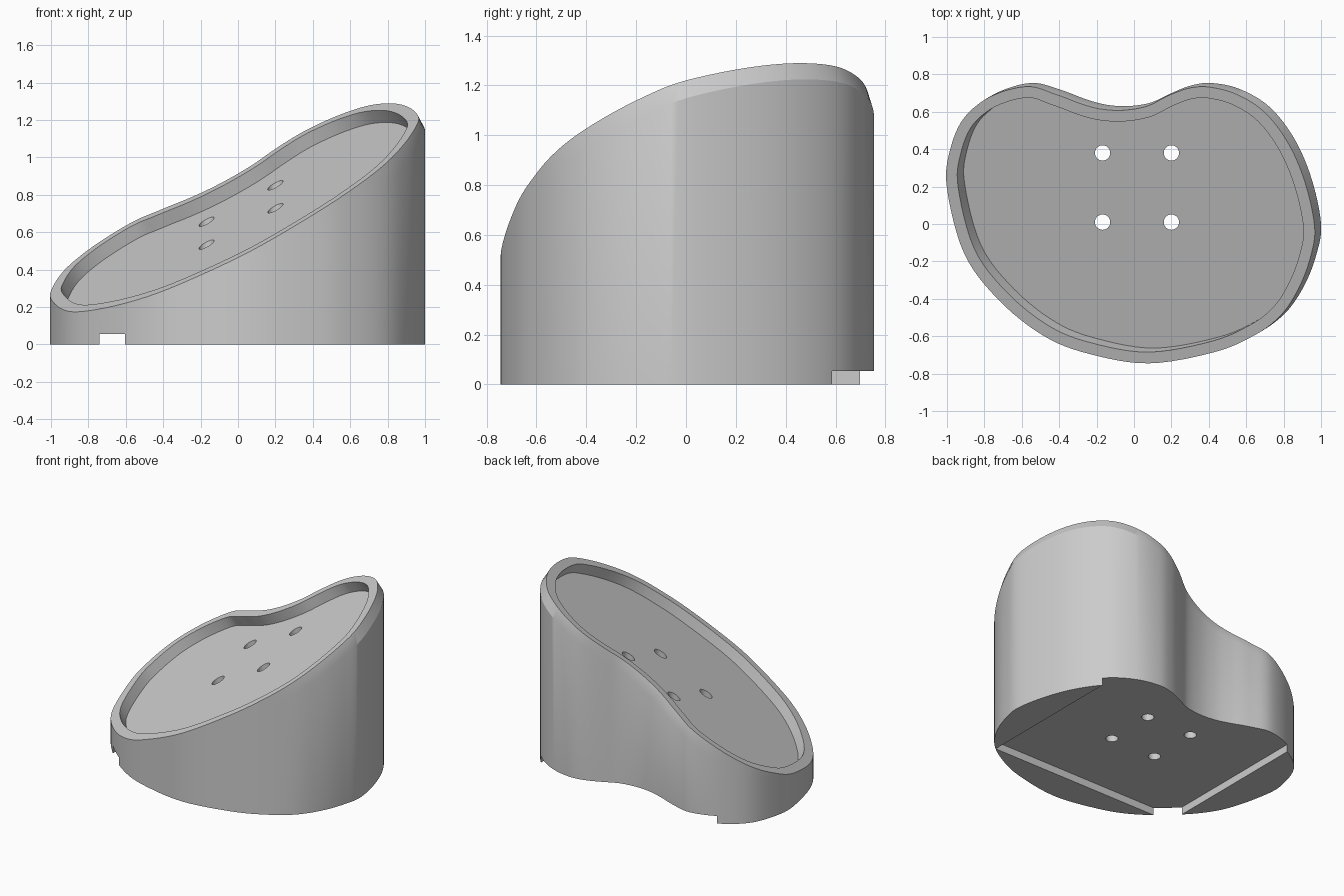
import bpy
import bmesh
import math
from mathutils import Vector

if "Cube" in bpy.data.objects:
    bpy.data.objects.remove(bpy.data.objects["Cube"], do_unlink=True)

# Kidney outline, anticlockwise from the right-hand side
OUTLINE = [(1, 0), (.95, .24), (.858, .455), (.725, .626), (.564, .722),
           (.41, .754), (.297, .738), (.19, .695), (.083, .647), (-.045, .63),
           (-.16, .64), (-.265, .67), (-.4, .72), (-.553, .754), (-.746, .695),
           (-.907, .57), (-.985, .39), (-1, .19), (-.907, -.16), (-.72, -.41),
           (-.48, -.6), (-.238, -.695), (.08, -.745), (.43, -.685),
           (.644, -.595), (.805, -.48), (.91, -.33), (.976, -.16)]
SLOPE_X, SLOPE_Y, MID_HEIGHT = .529, .331, .71
RIM_HEIGHT, RIM_WIDTH = .065, .06
STEPS = 6


def smooth_loop(points, steps):
    """Closed Catmull-Rom curve through the points."""
    pts = [Vector(p) for p in points]
    n = len(pts)
    result = []
    for i in range(n):
        a, b, c, d = (pts[(i + j) % n] for j in (-1, 0, 1, 2))
        for k in range(steps):
            t = k / steps
            result.append(b + (c - a) * t / 2
                          + (a - b * 2.5 + c * 2 - d / 2) * t * t
                          + ((b - c) * 3 + d - a) * t ** 3 / 2)
    return result


def outward_normals(loop, reach):
    n = len(loop)
    normals = []
    for i in range(n):
        t = (loop[(i + reach) % n] - loop[i - reach]).normalized()
        normals.append(Vector((t.y, -t.x)))
    return normals


def on_slope(p, drop=0):
    return (p.x, p.y, MID_HEIGHT + SLOPE_X * p.x + SLOPE_Y * p.y - drop)


def new_object(name, bm):
    bmesh.ops.recalc_face_normals(bm, faces=bm.faces[:])
    mesh = bpy.data.meshes.new(name)
    bm.to_mesh(mesh)
    bm.free()
    obj = bpy.data.objects.new(name, mesh)
    bpy.context.scene.collection.objects.link(obj)
    return obj


# Rings of the body, from the base up over the rim and into the tray
lean = Vector((-SLOPE_X, -SLOPE_Y)) * RIM_HEIGHT
drop = RIM_HEIGHT * (1 + SLOPE_X ** 2 + SLOPE_Y ** 2)
outer = smooth_loop(OUTLINE, STEPS)
normals = outward_normals(outer, STEPS // 2)
rim_outer = [p + m * min(0, m.dot(lean)) for p, m in zip(outer, normals)]
rim_inner = [p - m * RIM_WIDTH for p, m in zip(rim_outer, normals)]
floor = [p - lean for p in rim_inner]
rings = [[(p.x, p.y, 0) for p in outer],
         [on_slope(p, drop) for p in outer],
         [on_slope(p) for p in rim_outer],
         [on_slope(p) for p in rim_inner],
         [on_slope(p, drop) for p in floor]]

bm = bmesh.new()
verts = [[bm.verts.new(co) for co in ring] for ring in rings]
count = len(outer)
for low, high in zip(verts, verts[1:]):
    for i in range(count):
        j = (i + 1) % count
        bm.faces.new((low[i], low[j], high[j], high[i]))
bm.faces.new(verts[0][::-1])
bm.faces.new(verts[-1])
body = new_object("sloped_kidney_base", bm)

# Cutters: rectangular channel under the base
cutters = []
bm = bmesh.new()
bmesh.ops.create_cube(bm, size=1)
low, high = Vector((-.74, -.515, -.2)), Vector((.765, 1.2, .055))
for v in bm.verts:
    v.co = (low + high) / 2 + v.co * (high - low)
cutters.append(new_object("channel_cutter", bm))

# Cutters: four vertical bolt holes
bm = bmesh.new()
for x in (-.168, .2):
    for y in (.01, .38):
        made = bmesh.ops.create_cone(bm, cap_ends=True, segments=32, radius1=.041,
                                     radius2=.041, depth=4)
        bmesh.ops.translate(bm, verts=made["verts"], vec=(x, y, 0))
cutters.append(new_object("bolt_hole_cutter", bm))

bpy.context.view_layer.objects.active = body
body.select_set(True)
for cutter in cutters:
    mod = body.modifiers.new(cutter.name, "BOOLEAN")
    mod.operation = "DIFFERENCE"
    mod.solver = "EXACT"
    mod.object = cutter
    bpy.ops.object.modifier_apply(modifier=mod.name)
for cutter in cutters:
    bpy.data.objects.remove(cutter, do_unlink=True)

# Plain grey finish
grey = bpy.data.materials.new("plain_grey")
grey.use_nodes = True
colour = (.6, .6, .6, 1)
grey.diffuse_color = colour
grey.node_tree.nodes["Principled BSDF"].inputs["Base Color"].default_value = colour
body.data.materials.clear()
body.data.materials.append(grey)
for poly in body.data.polygons:
    poly.material_index = 0
bpy.ops.object.shade_smooth_by_angle(angle=math.radians(25))
